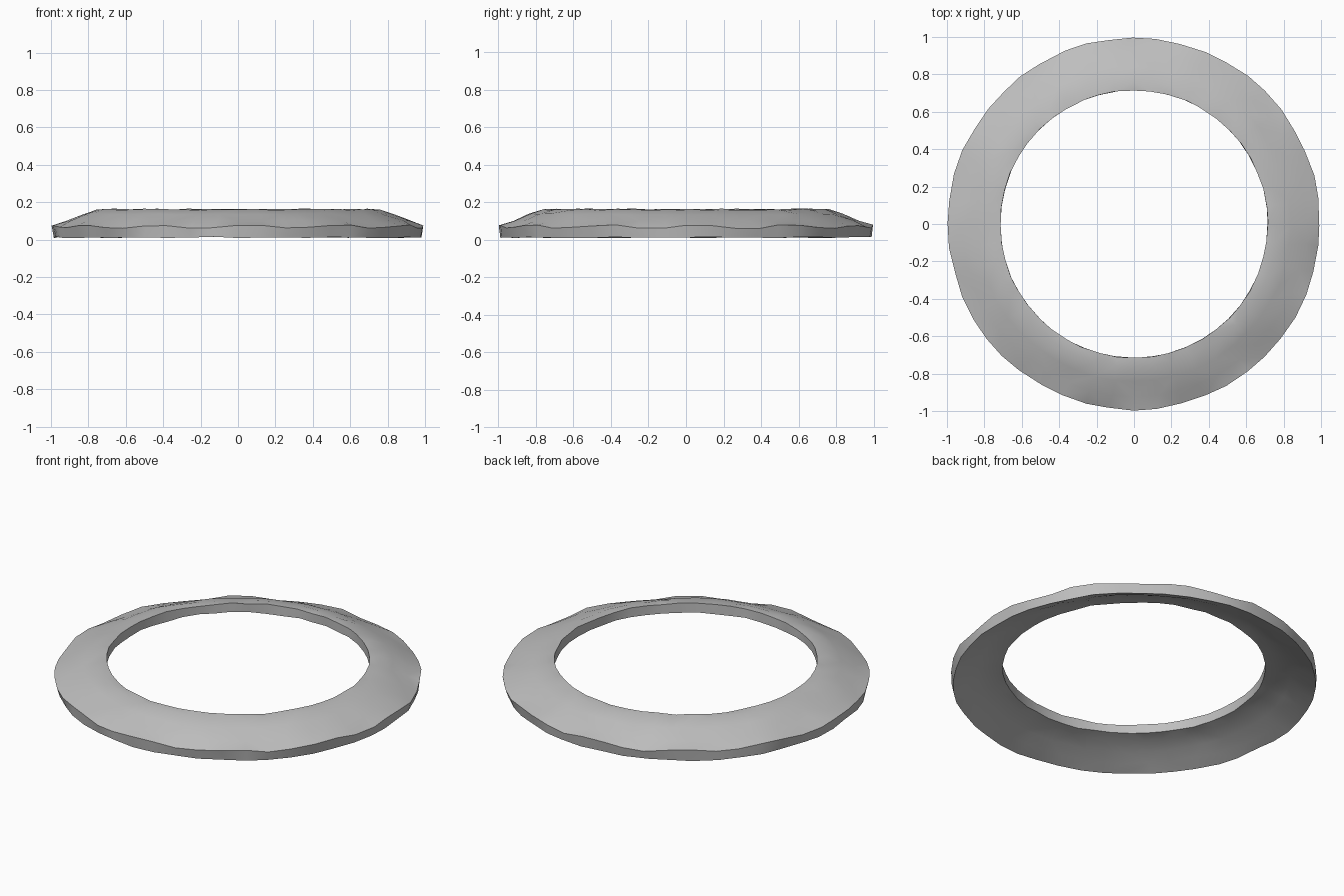
import bpy, bmesh, math, random

cube = bpy.data.objects.get("Cube")
if cube:
    bpy.data.objects.remove(cube, do_unlink=True)
random.seed(4)

# Stone material
stone = bpy.data.materials.new("grey_stone")
stone.use_nodes = True
colour = (0.52, 0.52, 0.52, 1)
stone.diffuse_color = colour
stone.node_tree.nodes["Principled BSDF"].inputs["Base Color"].default_value = colour

# Cross-section (radius, height): dished ring sloping up to the inner rim
PROFILE = [(0.985, 0.012), (0.995, 0.07), (0.92, 0.1), (0.84, 0.135), (0.765, 0.16),
           (0.715, 0.162), (0.715, 0.108), (0.77, 0.1), (0.85, 0.072), (0.92, 0.04)]
SEGMENTS = 48

# Sweep the section round, with hand-chipped unevenness
bm = bmesh.new()
rings = []
for s in range(SEGMENTS):
    ring = []
    for i, (r, z) in enumerate(PROFILE):
        a = math.tau * (s + random.uniform(-0.12, 0.12)) / SEGMENTS
        rough = 0.002 if i in (5, 6) else 0.005
        r = min(1, r + random.uniform(-rough, rough))
        z += random.uniform(-0.004, 0.004)
        if i == 1:
            z += 0.006 * (-1) ** (s // 2)
        ring.append(bm.verts.new((r * math.cos(a), r * math.sin(a), max(0, z))))
    rings.append(ring)
n = len(PROFILE)
for s in range(SEGMENTS):
    a, b = rings[s], rings[(s + 1) % SEGMENTS]
    for i in range(n):
        j = (i + 1) % n
        bm.faces.new((a[i], b[i], b[j], a[j]))
bmesh.ops.triangulate(bm, faces=bm.faces[:])
bmesh.ops.recalc_face_normals(bm, faces=bm.faces[:])
mesh = bpy.data.meshes.new("stone_ring")
bm.to_mesh(mesh)
bm.free()
mesh.materials.append(stone)
ring_obj = bpy.data.objects.new("stone_ring", mesh)
bpy.context.collection.objects.link(ring_obj)

# Smooth faces with crisp rims
bpy.ops.object.select_all(action="DESELECT")
ring_obj.select_set(True)
bpy.context.view_layer.objects.active = ring_obj
bpy.ops.object.shade_smooth_by_angle(angle=math.radians(35))
